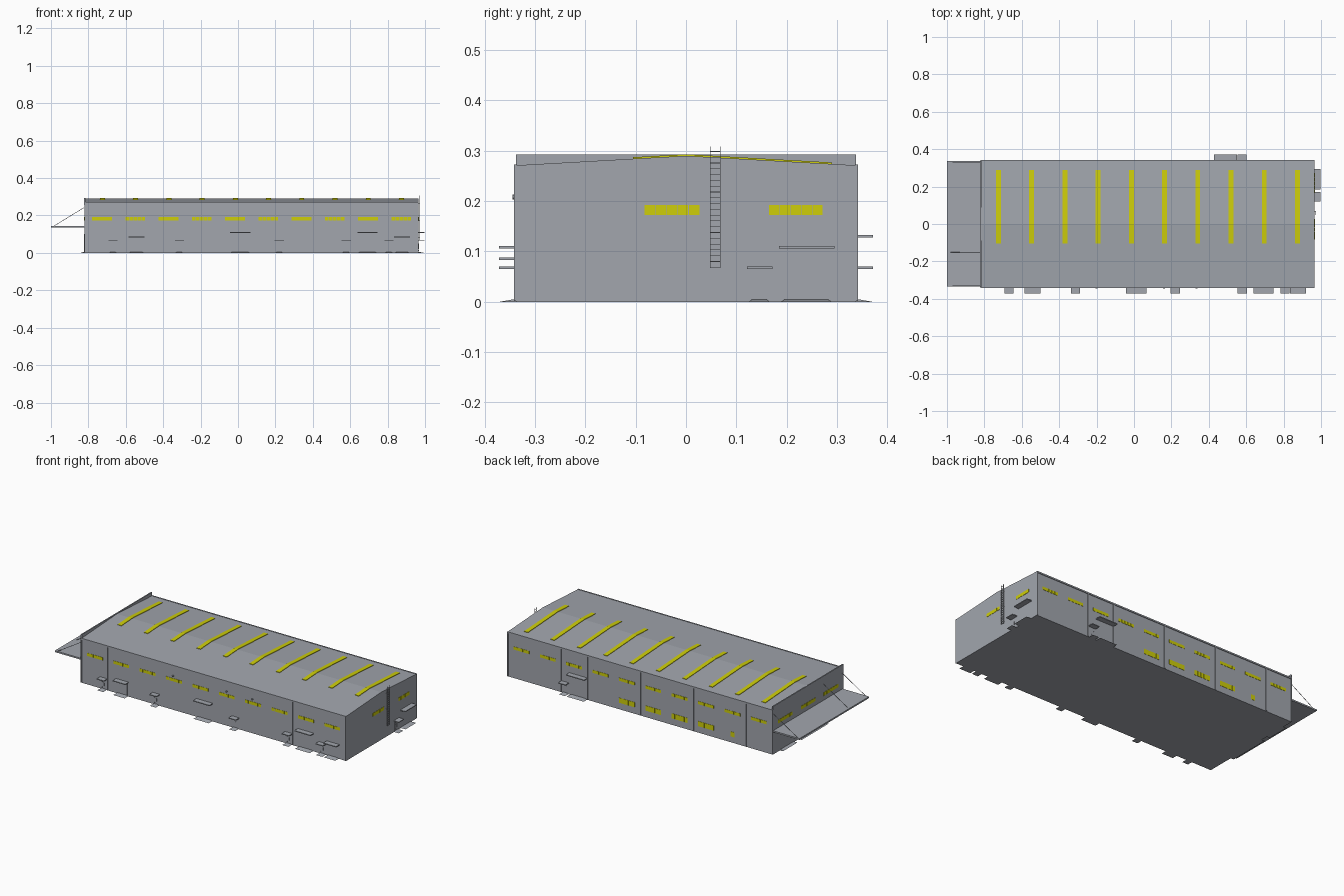
import bpy, bmesh, math
from mathutils import Vector

if "Cube" in bpy.data.objects:
    bpy.data.objects.remove(bpy.data.objects["Cube"])

XL, XR, YW, EAVE, RIDGE = -0.822, 0.965, 0.338, 0.271, 0.290


def material(name, col):
    m = bpy.data.materials.new(name)
    m.diffuse_color = (*col, 1)
    m.use_nodes = True
    m.node_tree.nodes["Principled BSDF"].inputs["Base Color"].default_value = m.diffuse_color
    return m


GREY = material("cladding_grey", (0.36, 0.38, 0.42))
YELLOW = material("window_yellow", (0.62, 0.62, 0.003))


def place(side, u, d, z):
    """u runs along the wall, d is the distance out from it."""
    return {"front": (u, -YW - d, z), "back": (u, YW + d, z),
            "right": (XR + d, u, z), "left": (XL - d, u, z)}[side]


def build(name, solids, mat=GREY):
    """Each solid is a pair of matching polygons joined by side faces."""
    bm = bmesh.new()
    for a, b in solids:
        va = [bm.verts.new(p) for p in a]
        vb = [bm.verts.new(p) for p in b]
        n = len(va)
        bm.faces.new(va)
        bm.faces.new(vb[::-1])
        for i in range(n):
            bm.faces.new((va[i], vb[i], vb[(i + 1) % n], va[(i + 1) % n]))
    bmesh.ops.recalc_face_normals(bm, faces=bm.faces)
    me = bpy.data.meshes.new(name)
    bm.to_mesh(me)
    bm.free()
    me.materials.append(mat)
    ob = bpy.data.objects.new(name, me)
    bpy.context.collection.objects.link(ob)
    return ob


def box(side, u0, u1, d0, d1, z0, z1):
    ring = lambda z: [place(side, u, d, z) for u, d in
                      ((u0, d0), (u1, d0), (u1, d1), (u0, d1))]
    return ring(z0), ring(z1)


def ramp(side, u0, u1, depth):
    c = 0.008
    low = [(u0, -.002), (u1, -.002), (u1, depth), (u0, depth)]
    top = [(u0 + c, -.002), (u1 - c, -.002), (u1 - c, .004), (u0 + c, .004)]
    return ([place(side, u, d, 0) for u, d in low],
            [place(side, u, d, 0.005) for u, d in top])


def rod(a, b, r, n=6):
    a, b = Vector(a), Vector(b)
    q = (b - a).to_track_quat('Z', 'Y')
    ring = [q @ Vector((r * math.cos(t), r * math.sin(t), 0))
            for t in (2 * math.pi * i / n for i in range(n))]
    return [a + p for p in ring], [b + p for p in ring]


# main hall with shallow gable roof
prof = [(-YW, 0), (YW, 0), (YW, EAVE), (0, RIDGE), (-YW, EAVE)]
build("hall", [([(XL, y, z) for y, z in prof], [(XR, y, z) for y, z in prof])])

# straight parapet hiding the gable at the entrance end
build("parapet", [box("left", -YW, YW, -0.006, 0.001, 0.255, 0.293)])

# eave gutters and downpipes on both long walls
PIPES = (-0.642, -0.287, 0.07, 0.427, 0.605)
for side in ("front", "back"):
    build(side + "_gutter", [box(side, XL, XR, -.002, .004, .264, .273)])
    build(side + "_downpipes",
          [box(side, x - .003, x + .003, -.001, .004, .002, .268) for x in PIPES]
          + [box(side, x - .003, x + .003, -.001, .004, .002, .268)
             for x in (XL + .003, XR - .003)])

# ribbon windows made of five panes
COLS = [-0.727 + 0.1777 * i for i in range(10)]


def panes(side, mid, width, z0, z1, n=5):
    w = width / n
    return [box(side, mid - width / 2 + i * w + .0006,
                mid - width / 2 + (i + 1) * w - .0006, -.001, .0015, z0, z1)
            for i in range(n)]


ribbons = {"front": [(x, .107, .174, .192) for x in COLS],
           "back": [(x, .107, .174, .192) for x in COLS]
           + [(x, .107, .040, .070) for x in COLS[2 + 0:6] if x > -.3]
           + [(COLS[2], .107, .040, .070)],
           "right": [(-.028, .11, .172, .192), (.218, .108, .172, .192)],
           "left": [(-.22, .14, .172, .192), (0, .14, .172, .192),
                    (.22, .14, .172, .192)]}
ribbons["back"] = [r for i, r in enumerate(ribbons["back"])
                   if r not in ribbons["back"][:i]]
for side, rows in ribbons.items():
    build(side + "_windows", [p for r in rows for p in panes(side, *r)], YELLOW)
build("back_small_window", panes("back", -.55, .028, .036, .066, 1), YELLOW)

# roof skylights following both slopes
roof_z = lambda y: RIDGE - (RIDGE - EAVE) * abs(y) / YW
sky = []
for x in COLS:
    x += 0.002
    for y0, y1 in ((-.105, 0), (0, .29)):
        ring = lambda dz: [(x + sx, y, roof_z(y) + dz) for sx, y in
                           ((-.013, y0), (.013, y0), (.013, y1), (-.013, y1))]
        sky.append((ring(-.002), ring(.003)))
build("skylights", sky, YELLOW)

# doors: (wall, start, end, canopy height)
DOORS = [("front", -.692, -.644, .067), ("front", -.585, -.50, .085),
         ("front", -.338, -.29, .067), ("front", -.043, .067, .108),
         ("front", .196, .245, .067), ("front", .554, .603, .067),
         ("front", .64, .747, .108), ("front", .782, .832, .067),
         ("front", .835, .92, .085),
         ("back", .553, .602, .067), ("back", .427, .55, .130),
         ("right", .121, .172, .067), ("right", .185, .295, .108)]
canopies, ramps, leaves, trims = [], [], [], []
for side, u0, u1, h in DOORS:
    canopies.append(box(side, u0, u1, -.002, .033, h - .002, h + .003))
    ramps.append(ramp(side, u0 + .003, u1 - .005, .032))
    leaves.append(box(side, u0 + .009, u1 - .009, -.001, .001, .004, h - .008))
    if h < .07:                      # personnel door: glazing strip and hinges
        m = (u0 + u1) / 2
        trims.append(box(side, m - .001, m + .005, 0, .003, .022, .041))
        for z in (.012, .046):
            trims.append(box(side, m - .011, m - .009, 0, .003, z - .003, z + .003))
build("door_canopies", canopies)
build("door_ramps", ramps)
build("door_leaves", leaves)
build("door_fittings", trims)

# entrance end: doors under the big canopy
build("entrance_ramps", [ramp("left", -.17, .09, .02), ramp("left", .13, .27, .02)])
build("entrance_doors", [box("left", -.16, .08, -.001, .001, .004, .10),
                         box("left", .14, .26, -.001, .001, .004, .10)])

# large entrance canopy hung on tie rods
build("entrance_canopy", [box("left", -.334, .336, -.002, 1 + XL, .136, .145)])
build("canopy_tie_rods", [rod((XL, y, .243), (-.982, y, .145), .0015)
                          for y in (-.328, -.15, .33)])

# wall lamps
build("wall_lamps", [rod((x, -YW, .208), (x, -YW - .007, .208), .005, 10)
                     for x in (-.2, .16, .335)])

# roof access ladder
rungs = [box("right", .048, .068, .006, .008, z, z + .0012)
         for z in (.068 + .0115 * i for i in range(21))]
rails = [box("right", u - .0008, u + .0008, .005, .009, .067, .308)
         for u in (.048, .068)]
stays = [box("right", u - .0008, u + .0008, -.001, .006, z, z + .002)
         for u in (.048, .068) for z in (.08, .17, .265)]
build("roof_ladder", rungs + rails + stays)
